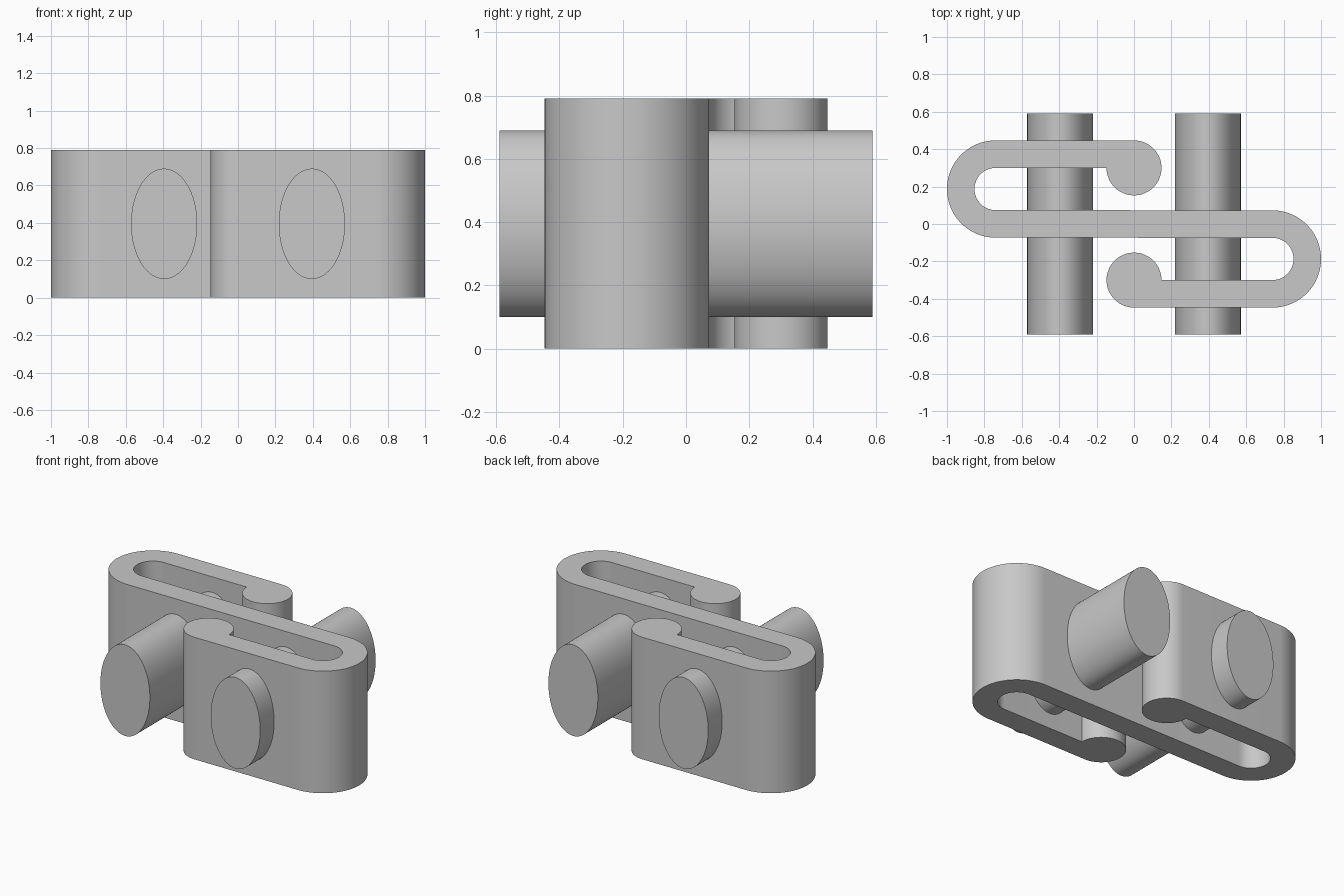
import bpy, bmesh, math

if "Cube" in bpy.data.objects:
    bpy.data.objects.remove(bpy.data.objects["Cube"])

HEIGHT = 0.79
WALL = 0.147          # strip thickness, also the radius of the rounded ends
BEND_X, BEND_Y = 0.74, 0.187
OUTER, INNER = 0.26, 0.113

grey = bpy.data.materials.new("plain grey")
grey.diffuse_color = (0.58, 0.58, 0.58, 1)
grey.use_nodes = True
grey.node_tree.nodes["Principled BSDF"].inputs["Base Color"].default_value = grey.diffuse_color


def arc(cx, cy, r, start, end, steps):
    """Points on an arc, angles in degrees."""
    angles = [math.radians(start + (end - start) * i / steps) for i in range(steps + 1)]
    return [(cx + r * math.cos(a), cy + r * math.sin(a)) for a in angles]


def prism(name, outline, depth):
    """Extrude a closed outline upwards from z = 0."""
    bm = bmesh.new()
    base = bm.faces.new([bm.verts.new((x, y, 0)) for x, y in outline])
    top = bmesh.ops.extrude_face_region(bm, geom=[base], use_keep_orig=True)["geom"]
    for v in top:
        if isinstance(v, bmesh.types.BMVert):
            v.co.z = depth
    bmesh.ops.recalc_face_normals(bm, faces=bm.faces)
    mesh = bpy.data.meshes.new(name)
    bm.to_mesh(mesh)
    bm.free()
    mesh.materials.append(grey)
    obj = bpy.data.objects.new(name, mesh)
    bpy.context.collection.objects.link(obj)
    bpy.ops.object.select_all(action='DESELECT')
    obj.select_set(True)
    bpy.context.view_layer.objects.active = obj
    bpy.ops.object.shade_smooth_by_angle(angle=math.radians(30))
    return obj


# S-shaped band: rounded end, outer bend, inner bend, then the same turned by 180 degrees
half = arc(0, 0.3, WALL, 180, 450, 48)
half += arc(-BEND_X, BEND_Y, OUTER, 90, 270, 48)
half += arc(BEND_X, -BEND_Y, INNER, 90, -90, 32)
prism("s_shaped_band", half + [(-x, -y) for x, y in half], HEIGHT)

# Two oval bars running front to back through the band
for side, x in (("left", -0.395), ("right", 0.395)):
    oval = [(0.177 * c, 0.295 * s) for c, s in arc(0, 0, 1, 0, 360, 96)[:-1]]
    bar = prism(side + "_oval_bar", oval, 1.18)
    bar.rotation_euler = (math.pi / 2, 0, 0)
    bar.location = (x, 0.59, 0.395)
